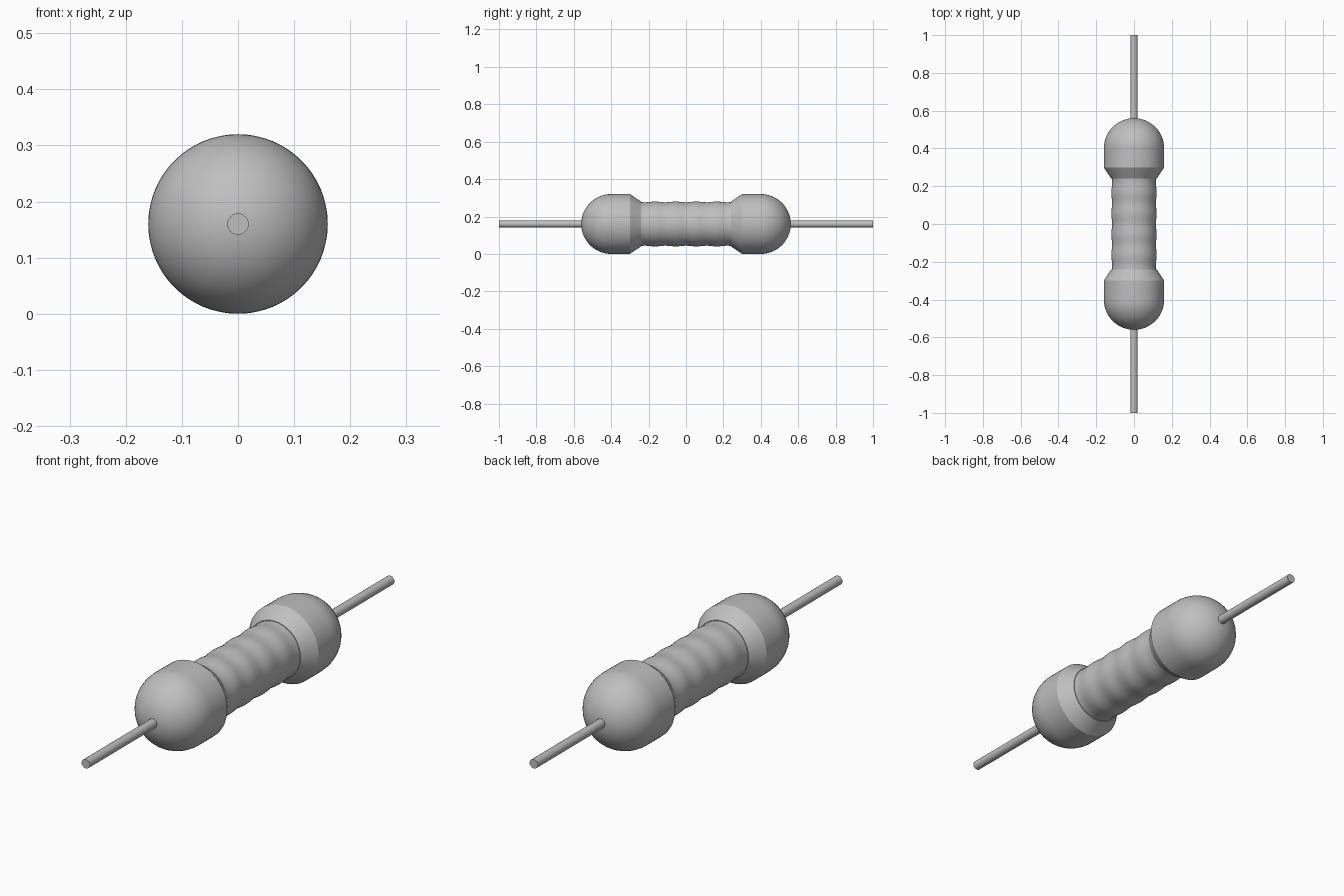
import bpy, bmesh, math

cube = bpy.data.objects.get("Cube")
if cube:
    bpy.data.objects.remove(cube, do_unlink=True)

AXIS_Z = 0.16

grey = bpy.data.materials.new("plain grey")
grey.use_nodes = True
colour = (0.52, 0.52, 0.52, 1)
grey.diffuse_color = colour
grey.node_tree.nodes["Principled BSDF"].inputs["Base Color"].default_value = colour


def lathe(name, profile, sides):
    """Spin (y, radius) points about the long axis; zero radius closes a pole."""
    bm = bmesh.new()
    rings = []
    for y, r in profile:
        count = 1 if r < 1e-6 else sides
        rings.append([bm.verts.new((r * math.cos(math.tau * i / sides), y,
                                    r * math.sin(math.tau * i / sides)))
                      for i in range(count)])
    for a, b in zip(rings, rings[1:]):
        for i in range(sides):
            j = (i + 1) % sides
            corners = [a[i % len(a)], a[j % len(a)], b[j % len(b)], b[i % len(b)]]
            bm.faces.new(list(dict.fromkeys(corners)))
    bmesh.ops.recalc_face_normals(bm, faces=bm.faces)
    mesh = bpy.data.meshes.new(name)
    bm.to_mesh(mesh)
    bm.free()
    mesh.materials.append(grey)
    obj = bpy.data.objects.new(name, mesh)
    obj.location.z = AXIS_Z
    bpy.context.collection.objects.link(obj)
    bpy.ops.object.select_all(action='DESELECT')
    obj.select_set(True)
    bpy.context.view_layer.objects.active = obj
    bpy.ops.object.shade_smooth_by_angle(angle=math.radians(30))


# Slightly rippled barrel with four shallow grooves
STEPS = 64
barrel = []
for k in range(STEPS + 1):
    y = -0.25 + 0.5 * k / STEPS
    barrel.append((y, 0.118 - 0.002 * math.cos(math.tau * y / 0.11)))
lathe("barrel", [(-0.25, 0)] + barrel + [(0.25, 0)], 64)

# Domed end caps with a chamfered shoulder, and the wire leads
for side, label in ((-1, "front"), (1, "back")):
    dome = [(0.4 + 0.16 * math.sin(t), 0.16 * math.cos(t))
            for t in (math.pi / 2 * k / 16 for k in range(17))]
    cap = [(0.24, 0), (0.24, 0.12), (0.3, 0.16)] + dome
    lathe(label + "_end_cap", [(side * y, r) for y, r in cap], 64)
    lead = [(0.5, 0), (0.5, 0.019), (1, 0.019), (1, 0)]
    lathe(label + "_wire_lead", [(side * y, r) for y, r in lead], 24)
